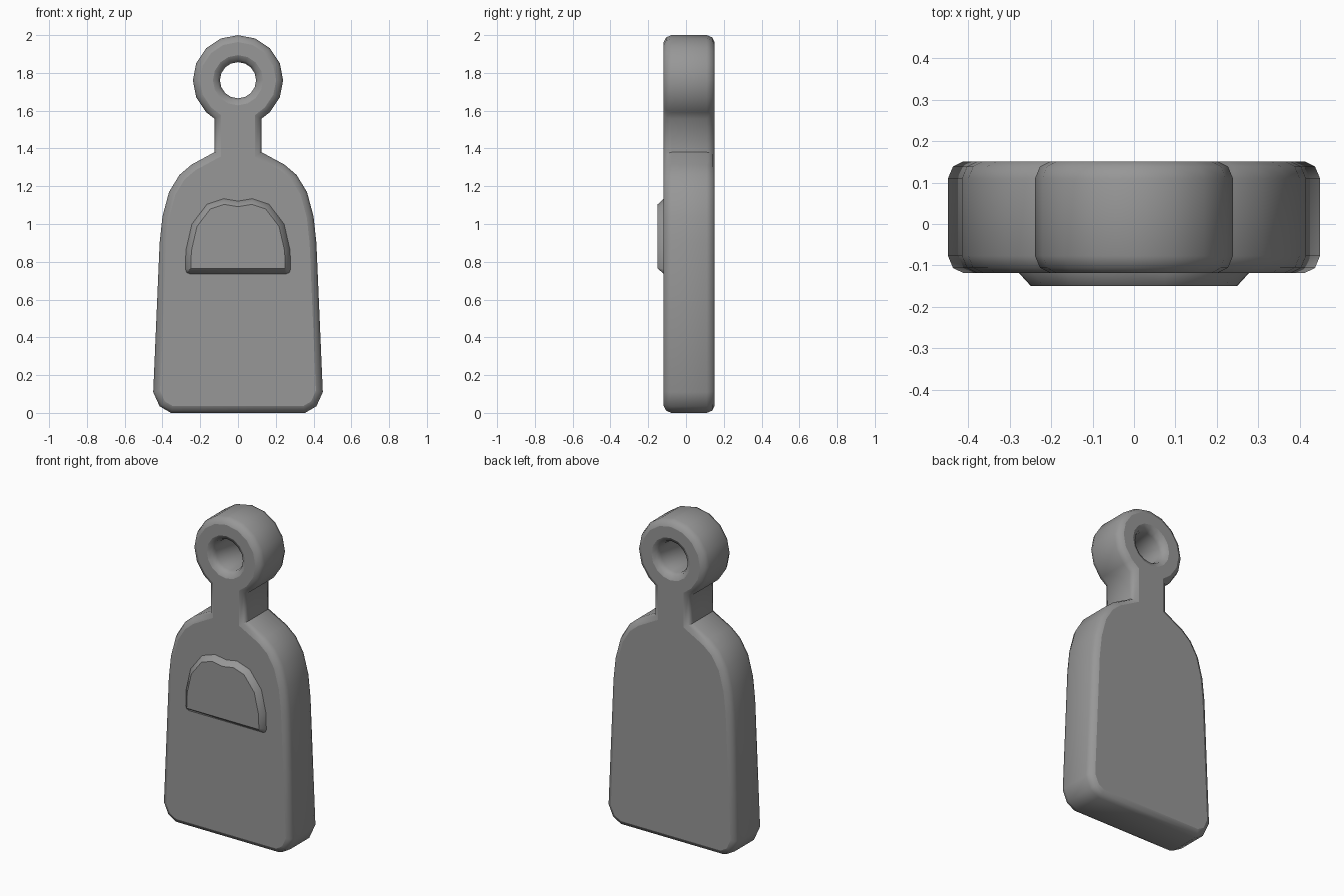
import bpy, bmesh, math
from mathutils import Vector

if "Cube" in bpy.data.objects:
    bpy.data.objects.remove(bpy.data.objects["Cube"])

grey = bpy.data.materials.new("dark_grey")
grey.diffuse_color = (0.31, 0.31, 0.31, 1)
grey.use_nodes = True
grey.node_tree.nodes["Principled BSDF"].inputs["Base Color"].default_value = grey.diffuse_color


def inset(loop, d):
    # Mitred offset toward the left of the travel direction (into the material)
    out, n = [], len(loop)
    for i, p in enumerate(loop):
        a = (p - loop[i - 1]).normalized()
        b = (loop[(i + 1) % n] - p).normalized()
        na, nb = Vector((-a.y, a.x)), Vector((-b.y, b.x))
        out.append(p + (na + nb) * d / (1 + na.dot(nb)))
    return out


def mirrored(half):
    # Right half from bottom to top -> full counter-clockwise outline
    pts = [Vector(p) for p in half]
    return pts + [Vector((-p.x, p.y)) for p in reversed(pts) if abs(p.x) > 1e-5]


def plate(name, loops, levels):
    # Loft the outlines through (y, inset) levels, then cap both ends
    bm = bmesh.new()
    caps = ([], [])
    for loop in loops:
        rings = [[bm.verts.new((p.x, y, p.y)) for p in inset(loop, d)] for y, d in levels]
        n = len(loop)
        for r, s in zip(rings, rings[1:]):
            for i in range(n):
                j = (i + 1) % n
                bm.faces.new((r[i], r[j], s[j], s[i]))
        for cap, ring in zip(caps, (rings[0], rings[-1])):
            cap += [bm.edges.get((ring[i], ring[(i + 1) % n])) for i in range(n)]
    for cap, ny in zip(caps, (-1, 1)):
        bmesh.ops.triangle_fill(bm, use_beauty=True, edges=cap, normal=(0, ny, 0))
        for e in cap:                      # keep the flat faces crisp
            e.smooth = False
    bmesh.ops.recalc_face_normals(bm, faces=bm.faces)
    me = bpy.data.meshes.new(name)
    bm.to_mesh(me)
    bm.free()
    me.materials.append(grey)
    ob = bpy.data.objects.new(name, me)
    bpy.context.collection.objects.link(ob)
    bpy.ops.object.select_all(action='DESELECT')
    ob.select_set(True)
    bpy.context.view_layer.objects.active = ob
    bpy.ops.object.shade_smooth_by_angle(angle=math.radians(50), keep_sharp_edges=True)


def arc(r, degrees):
    return [(r * math.cos(math.radians(a)), 1.761 + r * math.sin(math.radians(a)))
            for a in degrees]


# Tag body with neck and ring, rounded edges
body = [(0.355, 0.0), (0.415, 0.035), (0.449, 0.11), (0.415, 0.90), (0.40, 1.04),
        (0.365, 1.17), (0.31, 1.26), (0.245, 1.315), (0.125, 1.38), (0.125, 1.558)]
body += arc(0.239, [-45 + 22.5 * i for i in range(7)])
hole = [Vector(p) for p in arc(0.096, [-22.5 * i for i in range(16)])]
plate("tag_body", [mirrored(body), hole],
      [(-0.118, 0.036), (-0.106, 0.012), (-0.077, 0),
       (0.11, 0), (0.139, 0.012), (0.151, 0.036)])

# Raised panel on the front
panel = [(0.255, 0.735), (0.272, 0.742), (0.279, 0.76), (0.277, 0.86), (0.245, 1.0),
         (0.165, 1.105), (0.075, 1.135), (0, 1.122)]
plate("front_panel", [mirrored(panel)], [(-0.15, 0.03), (-0.117, 0), (-0.10, 0)])
